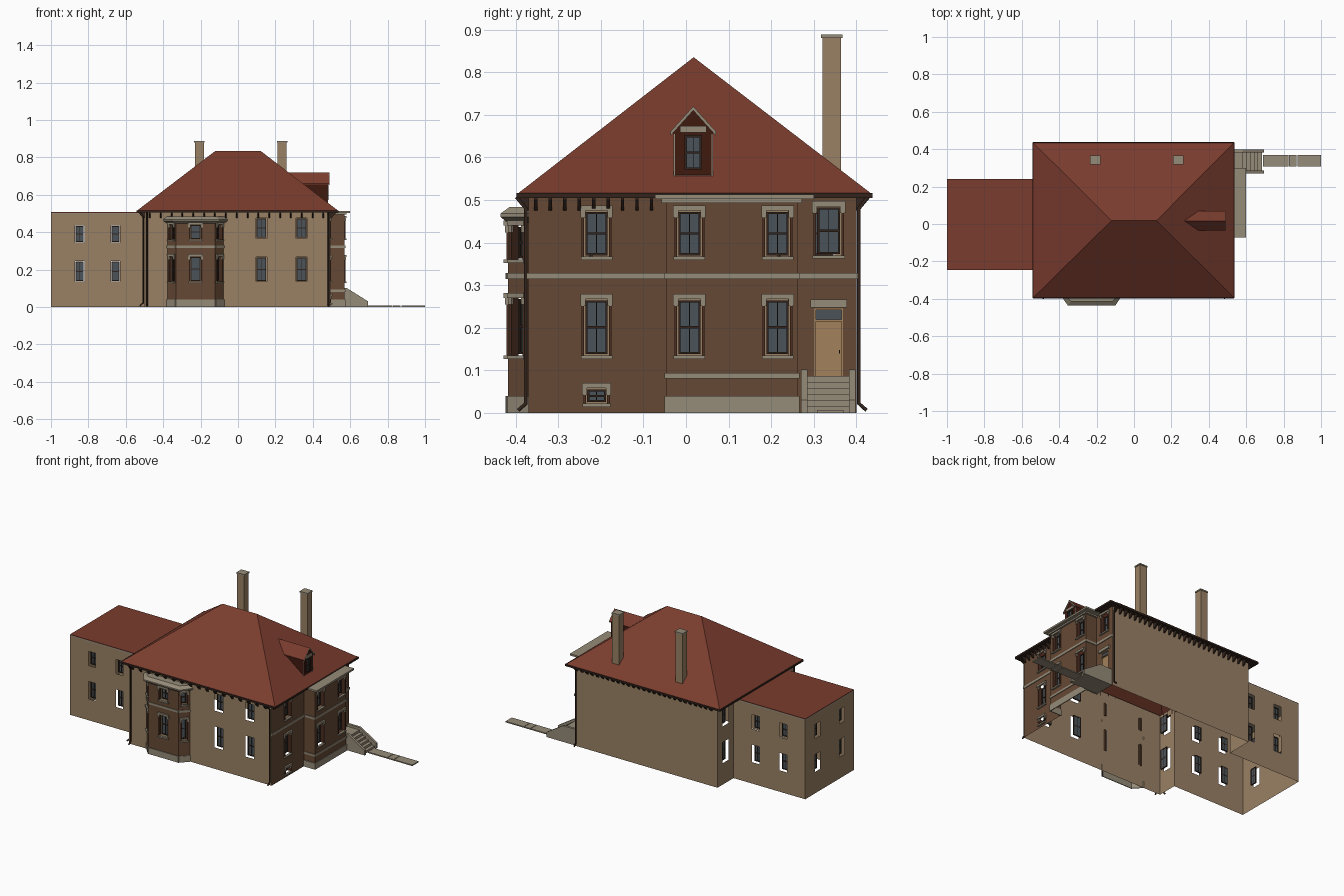
import bpy, bmesh, math
from mathutils import Matrix, Vector

if "Cube" in bpy.data.objects:
    bpy.data.objects.remove(bpy.data.objects["Cube"])


def make_material(name, hexcode):
    srgb = [int(hexcode[i:i + 2], 16) / 255 for i in (0, 2, 4)]
    col = [c / 12.92 if c <= 0.04045 else ((c + 0.055) / 1.055) ** 2.4 for c in srgb] + [1]
    m = bpy.data.materials.new(name)
    m.use_nodes = True
    m.diffuse_color = col
    m.node_tree.nodes["Principled BSDF"].inputs["Base Color"].default_value = col
    return m


TAN = make_material("tan brick", "9A8165")
BROWN = make_material("brown brick", "664935")
STONE = make_material("grey stone", "958B78")
RED = make_material("red roofing", "7A3C2E")
MAROON = make_material("dark dormer cladding", "40190F")
DARK = make_material("dark trim", "33241C")
CASING = make_material("brown casing", "4C2F21")
GLASS = make_material("window glass", "4A545A")
WOOD = make_material("door wood", "A3815C")

parts = {}


def mesh_of(name, mat):
    return parts.setdefault(name, (bmesh.new(), mat))[0]


def frame(p, angle):
    """Local axes: u along the wall, v into the wall, z up."""
    return Matrix.Translation((p[0], p[1], 0)) @ Matrix.Rotation(angle, 4, 'Z')


def box(name, mat, M, u0, u1, v0, v1, z0, z1):
    mid = Matrix.Translation(((u0 + u1) / 2, (v0 + v1) / 2, (z0 + z1) / 2))
    size = Matrix.Diagonal((u1 - u0, v1 - v0, z1 - z0, 1))
    bmesh.ops.create_cube(mesh_of(name, mat), size=1, matrix=M @ mid @ size)


def loft(name, mat, rings, cap=True):
    bm = mesh_of(name, mat)
    loops = [[bm.verts.new(p) for p in r] for r in rings]
    n = len(loops[0])
    faces = [bm.faces.new((a[i], a[(i + 1) % n], b[(i + 1) % n], b[i]))
             for a, b in zip(loops, loops[1:]) for i in range(n)]
    if cap:
        faces += [bm.faces.new(loops[0]), bm.faces.new(loops[-1])]
    bmesh.ops.recalc_face_normals(bm, faces=faces)


def prism(name, mat, M, profile, v0, v1):
    loft(name, mat, [[M @ Vector((u, v, z)) for u, z in profile] for v in (v0, v1)])


def sash(M, u, w, z0, z1, v=0.02):
    """Glass with frame, meeting rail and centre bar."""
    a, b, t, mid = u - w / 2 + 0.003, u + w / 2 - 0.003, 0.005, (z0 + z1) / 2
    z0, z1 = z0 + 0.003, z1 - 0.003
    box("window_glass", GLASS, M, a, b, v + 0.002, v + 0.004, z0, z1)
    for u0, u1, s0, s1 in ((a, a + t, z0, z1), (b - t, b, z0, z1), (a, b, z0, z0 + t),
                           (a, b, z1 - t, z1), (a, b, mid - t / 2, mid + t / 2),
                           (u - 0.001, u + 0.001, z0, z1)):
        box("window_sashes", DARK, M, u0, u1, v - 0.002, v + 0.005, s0, s1)


def surround(M, u, w, z0, z1):
    """Side casings, eared lintel and sill."""
    a, b = u - w / 2, u + w / 2
    for s0, s1 in ((a - 0.006, a), (b, b + 0.006)):
        box("window_casings", CASING, M, s0, s1, -0.004, 0.02, z0, z1)
        box("window_lintels", STONE, M, s0 - 0.003, s1 + 0.003, -0.007, 0, z1 - 0.016, z1)
    box("window_lintels", STONE, M, a - 0.009, b + 0.009, -0.01, 0, z1, z1 + 0.012)
    box("window_sills", STONE, M, a - 0.008, b + 0.008, -0.01, 0.005, z0 - 0.008, z0)


def segments(pts):
    for p, q in zip(pts, pts[1:]):
        d = Vector(q) - Vector(p)
        yield frame(p, math.atan2(d.y, d.x)), d.length


def walls(name, mat, pts, openings, top, fancy=False):
    """Thin wall run with openings, each (centre, width, bottom, top)."""
    for (M, length), holes in zip(segments(pts), openings):
        bm = mesh_of(name, mat)
        us = sorted({0, length} | {u + s * w / 2 for u, w, _, _ in holes for s in (-1, 1)})
        zs = sorted({0, top} | {z for h in holes for z in h[2:]})
        for a, b in zip(us, us[1:]):
            for c, d in zip(zs, zs[1:]):
                um, zm = (a + b) / 2, (c + d) / 2
                if not any(abs(um - u) < w / 2 and c0 < zm < c1 for u, w, c0, c1 in holes):
                    bm.faces.new([bm.verts.new(M @ Vector((u, 0, z)))
                                  for u, z in ((a, c), (b, c), (b, d), (a, d))])
        for h in holes:
            if h[1] < 0.065:
                sash(M, *h)
                if fancy:
                    surround(M, *h)


def band(name, pts, z0, z1, out=0.004):
    for M, length in segments(pts):
        box(name, STONE, M, -out, length + out, -out, 0.001, z0, z1)


def pair(u, w=0.058, low=(0.135, 0.267), high=(0.367, 0.475)):
    return [(u, w, *low), (u, w, *high)]


def wing_pair(u):
    return pair(u, 0.05, (0.135, 0.245), (0.345, 0.435))


# Main house and wing walls
E, W, S, N = 0.494, -0.5, -0.37, 0.4
main_top, wing_top = 0.51, 0.497
walls("main_walls", TAN, [(W, S), (E, S)], [pair(0.625) + pair(0.84)], main_top)
walls("main_walls", TAN, [(E, N), (W, N), (W, 0.24)], [[], pair(0.08)], main_top)
walls("main_walls", TAN, [(W, -0.245), (W, S)], [pair(0.0625)], main_top)
walls("wing_walls", TAN, [(W, 0.24), (-1, 0.24), (-1, -0.245), (W, -0.245)],
      [wing_pair(0.155) + wing_pair(0.347), wing_pair(0.12) + wing_pair(0.365),
       wing_pair(0.153) + wing_pair(0.345)], wing_top)
I = Matrix.Identity(4)
box("wing_cornice", STONE, I, -1, W, -0.245, 0.24, wing_top - 0.004, 0.503)
box("wing_roof", RED, I, -1, W, -0.245, 0.24, 0.503, 0.507)

# Entrance facade with its projecting bay
side = [(E, S), (E, -0.047), (0.57, -0.047), (0.57, 0.262), (E, 0.262), (E, N)]
door = (0.073, 0.068, 0.087, 0.245)
walls("entrance_walls", BROWN, side,
      [pair(0.16) + [(0.16, 0.05, 0.022, 0.058)], [], pair(0.055) + pair(0.262), [],
       [(0.073, 0.06, 0.37, 0.485), door]], main_top, True)
band("belt_course", side, 0.314, 0.328)
band("bay_foundation", side[1:5], 0, 0.04)
band("bay_band", side[1:5], 0.081, 0.094)
box("bay_cornice", STONE, I, E, 0.6, -0.073, 0.3, 0.502, 0.513)
box("bay_cornice", STONE, I, E, 0.58, -0.057, 0.272, 0.493, 0.502)

# Door
R = frame((E, 0.335), math.pi / 2)
box("door_panel", WOOD, R, -0.03, 0.03, 0.008, 0.014, 0.087, 0.215)
box("door_transom", GLASS, R, -0.03, 0.03, 0.008, 0.012, 0.219, 0.242)
for u in (-0.034, 0.03):
    box("door_frame", WOOD, R, u, u + 0.004, -0.002, 0.016, 0.087, 0.245)
for z in (0.215, 0.241):
    box("door_frame", WOOD, R, -0.034, 0.034, -0.002, 0.016, z, z + 0.004)
box("door_lintel", STONE, R, -0.043, 0.043, -0.01, 0, 0.248, 0.266)
box("door_handle", DARK, R, 0.024, 0.027, 0.002, 0.009, 0.14, 0.148)

# Steps, cheek walls and path
for i in range(6):
    z = 0.087 - i * 0.0145
    box("entrance_steps", STONE, I, E, 0.58 + i * 0.021, 0.285, 0.383, 0, z)
cheek = [(E, 0), (0.695, 0), (0.695, 0.03), (0.58, 0.102), (E, 0.102)]
for y in (0.27, 0.383):
    prism("step_cheeks", STONE, I, cheek, y, y + 0.015)
for a, b in ((0.69, 0.825), (0.828, 0.87), (0.873, 1)):
    box("path", STONE, I, a, b, 0.308, 0.37, 0, 0.007)

# Front bay window
bay = [(-0.377, S), (-0.332, -0.418), (-0.122, -0.418), (-0.077, S)]
slim = pair(0.033, 0.036, (0.135, 0.27), (0.36, 0.44))
walls("front_bay_walls", BROWN, bay,
      [slim, pair(0.105, 0.06, (0.135, 0.27), (0.36, 0.44)), slim], 0.46, True)
band("front_bay_belt", bay, 0.314, 0.328)
band("front_bay_foundation", bay, 0, 0.04)


def bay_ring(out, z):
    cx = -0.227
    return [(x + math.copysign(out, x - cx), y - (out * 0.8 if y < S - 0.01 else 0), z) for x, y in bay]


loft("front_bay_roof", STONE, [bay_ring(0.002, 0.447), bay_ring(0.022, 0.46),
                               bay_ring(0.022, 0.468), bay_ring(-0.004, 0.483)])

# Hipped roof, soffit and gutters
x0, x1, y0, y1, ez = -0.54, 0.535, -0.395, 0.435, 0.515


def rect(a, b, c, d, z):
    return [(a, c, z), (b, c, z), (b, d, z), (a, d, z)]


bm = mesh_of("main_roof", RED)
v = [bm.verts.new(p) for p in rect(x0, x1, y0, y1, ez) + [(-0.12, 0.018, 0.835), (0.12, 0.018, 0.835)]]
for f in ((0, 1, 5, 4), (1, 2, 5), (2, 3, 4, 5), (3, 0, 4)):
    bm.faces.new([v[i] for i in f])
loft("soffit", DARK, [rect(W, E, S, N, 0.508), rect(x0, x1, y0, y1, 0.508)], cap=False)
corners = [(x0, y0), (x1, y0), (x1, y1), (x0, y1), (x0, y0)]
for M, length in segments(corners):
    box("gutters", DARK, M, 0, length, -0.003, 0.006, 0.505, 0.516)

# Eave brackets
bracket = [(0, 0.508), (0, 0.475), (0.008, 0.478), (0.028, 0.5), (0.028, 0.508)]
for p, angle, length, gap in (((W, S), 0, 0.99, 0.058), ((E, S), 90, 0.31, 0.034),
                              ((E, N), 180, 0.99, 0.036), ((W, N), 270, 0.77, 0.036)):
    M = frame(p, math.radians(angle))
    for i in range(int(length / gap)):
        B = M @ Matrix.Translation((gap * (i + 0.5), 0, 0)) @ Matrix.Rotation(-math.pi / 2, 4, 'Z')
        prism("eave_brackets", DARK, B, bracket, -0.004, 0.004)

# Downspouts
curve = bpy.data.curves.new("downspouts", 'CURVE')
curve.dimensions = '3D'
curve.bevel_depth, curve.bevel_resolution = 0.005, 1
for x, y, dx, dy in ((0.484, -0.376, 0, -1), (-0.486, -0.376, 0, -1),
                     (-0.507, -0.355, -1, 0), (0.484, 0.406, 0, 1)):
    s = curve.splines.new('POLY')
    path = [(0.022, 0.507), (0, 0.48), (0, 0.022), (0.018, 0.006)]
    s.points.add(len(path) - 1)
    for pt, (o, z) in zip(s.points, path):
        pt.co = (x + dx * o, y + dy * o, z, 1)
curve.materials.append(DARK)
bpy.context.collection.objects.link(bpy.data.objects.new("downspouts", curve))

# Chimneys
for x in (-0.206, 0.236):
    C = Matrix.Translation((x, 0.342, 0))
    box("chimneys", TAN, C, -0.024, 0.024, -0.022, 0.022, 0.52, 0.88)
    box("chimney_caps", STONE, C, -0.028, 0.028, -0.025, 0.025, 0.88, 0.888)

# Dormer
D = frame((0.478, 0.017), math.pi / 2)
prism("dormer_walls", MAROON, D, [(-0.046, 0.554), (0.046, 0.554), (0.046, 0.662),
                                  (0, 0.712), (-0.046, 0.662)], 0, 0.16)


def chevron(t):
    return [(-0.053, 0.661), (0, 0.72), (0.053, 0.661), (0.053, 0.661 - t), (0, 0.72 - t), (-0.053, 0.661 - t)]


prism("dormer_roof", RED, D, chevron(0.006), -0.008, 0.21)
prism("dormer_gable_trim", STONE, D, chevron(0.01), -0.01, -0.007)
sash(D, 0, 0.046, 0.568, 0.655, -0.005)
box("dormer_lintel", STONE, D, -0.031, 0.031, -0.007, 0, 0.658, 0.674)
for u in (-0.046, 0.043):
    box("dormer_corner_trim", STONE, D, u, u + 0.003, -0.002, 0, 0.554, 0.655)
box("dormer_corner_trim", STONE, D, -0.046, 0.046, -0.003, 0, 0.553, 0.557)

# Turn every part into an object
for name, (bm, mat) in parts.items():
    bmesh.ops.remove_doubles(bm, verts=bm.verts, dist=1e-5) if name.endswith("walls") else None
    mesh = bpy.data.meshes.new(name)
    bm.to_mesh(mesh)
    bm.free()
    mesh.materials.append(mat)
    bpy.context.collection.objects.link(bpy.data.objects.new(name, mesh))
